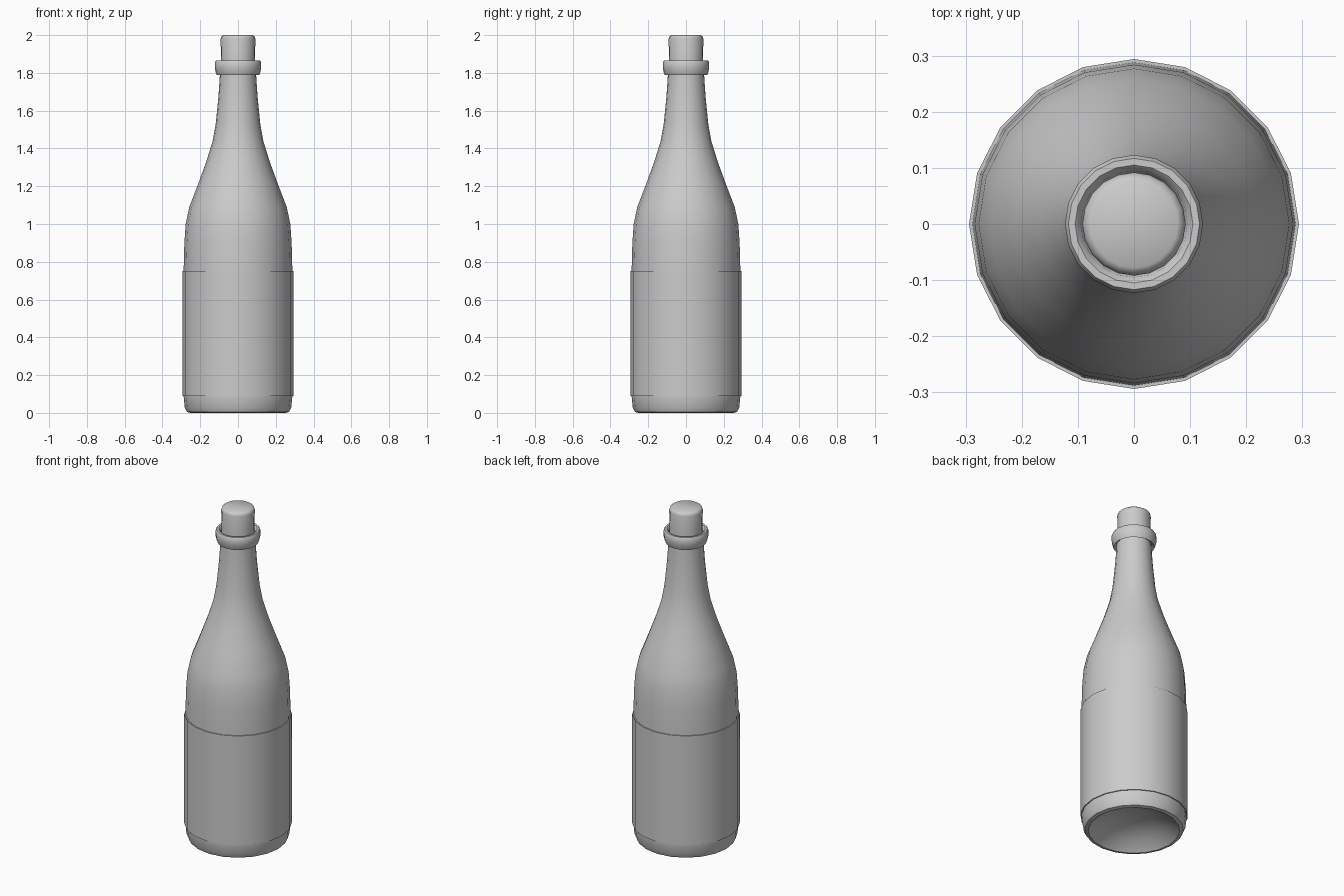
import bpy, bmesh, math

if "Cube" in bpy.data.objects:
    bpy.data.objects.remove(bpy.data.objects["Cube"])

SIDES = 20


def lathe(name, profile, closed=False):
    """Revolve (radius, z) points around the z axis; radius 0 makes a pole."""
    bm = bmesh.new()
    rings = []
    for r, z in profile:
        if r == 0:
            rings.append([bm.verts.new((0, 0, z))] * SIDES)
        else:
            rings.append([bm.verts.new((r * math.cos(2 * math.pi * i / SIDES),
                                        r * math.sin(2 * math.pi * i / SIDES), z))
                          for i in range(SIDES)])
    pairs = list(zip(rings, rings[1:]))
    if closed:
        pairs.append((rings[-1], rings[0]))
    for a, b in pairs:
        for i in range(SIDES):
            j = (i + 1) % SIDES
            corners = list(dict.fromkeys((a[i], a[j], b[j], b[i])))
            bm.faces.new(corners)
    bmesh.ops.recalc_face_normals(bm, faces=bm.faces)
    mesh = bpy.data.meshes.new(name)
    bm.to_mesh(mesh)
    bm.free()
    obj = bpy.data.objects.new(name, mesh)
    bpy.context.collection.objects.link(obj)
    bpy.ops.object.select_all(action='DESELECT')
    obj.select_set(True)
    bpy.context.view_layer.objects.active = obj
    bpy.ops.object.shade_smooth_by_angle(angle=math.radians(40))
    return obj


# Glass body: hollow underside, straight wall, shoulder, neck and lip
lathe("bottle_body", [
    (0, 0.09), (0.10, 0.08), (0.18, 0.05), (0.235, 0.012), (0.25, 0.0),
    (0.27, 0.005), (0.282, 0.03), (0.288, 0.09), (0.288, 0.75),
    (0.284, 0.90), (0.277, 1.00), (0.258, 1.09), (0.212, 1.21),
    (0.168, 1.33), (0.134, 1.44), (0.118, 1.53), (0.104, 1.67),
    (0.097, 1.77), (0.096, 1.80),
    (0.112, 1.788), (0.117, 1.80), (0.123, 1.825), (0.123, 1.855),
    (0.117, 1.865), (0.105, 1.865), (0.095, 1.855), (0.09, 1.83)])

# Paper label wrapped around the body
lathe("label", [(0.287, 0.09), (0.294, 0.09), (0.294, 0.75), (0.287, 0.75)],
      closed=True)

# Cork with a softened top edge
lathe("cork", [(0, 1.80), (0.089, 1.80), (0.092, 1.98), (0.088, 1.993),
               (0.078, 2.0), (0, 2.0)])
